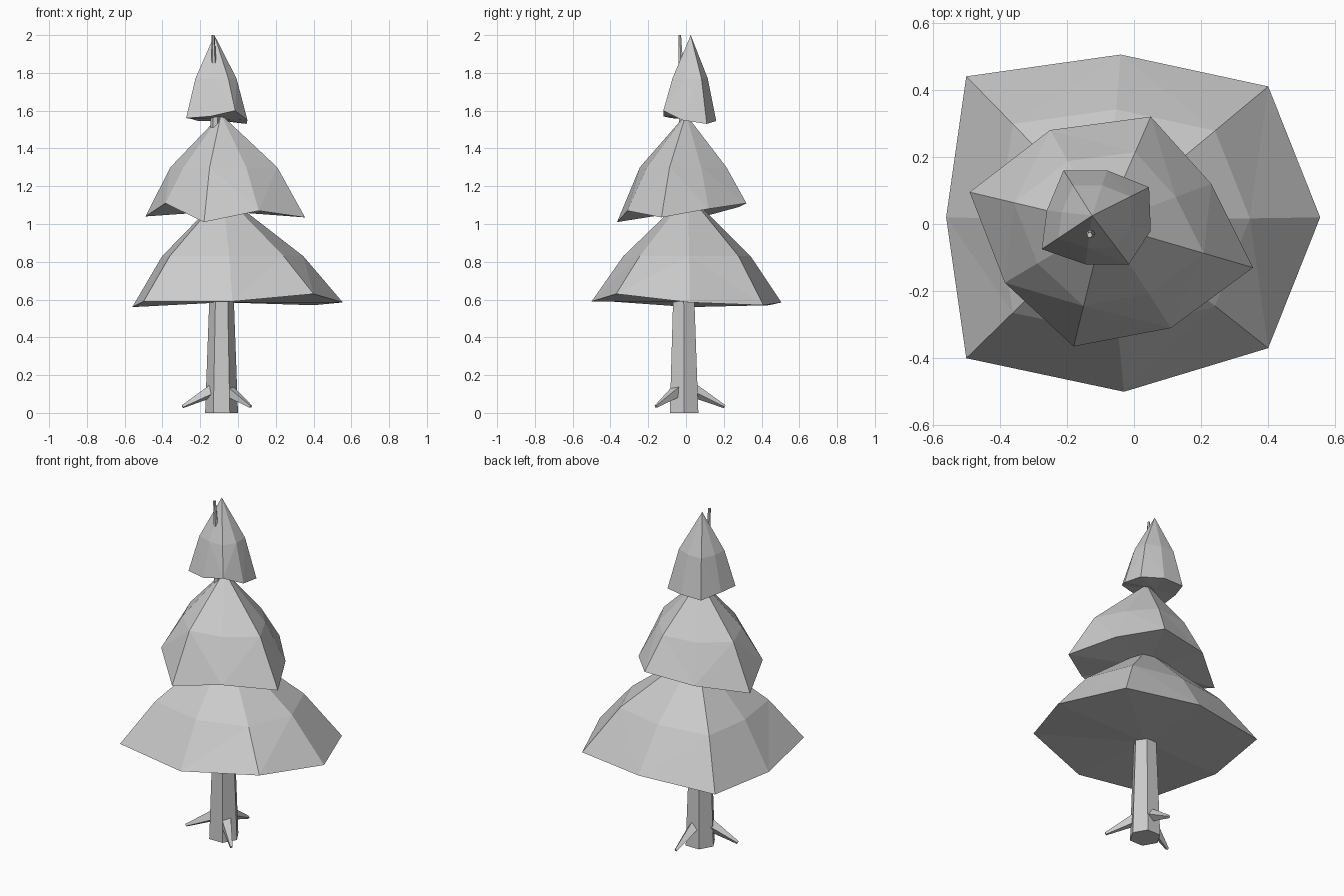
import bpy
import bmesh
from math import cos, sin, radians, pi
from mathutils import Vector

cube = bpy.data.objects.get("Cube")
if cube:
    bpy.data.objects.remove(cube, do_unlink=True)

grey = bpy.data.materials.new("light grey")
grey.use_nodes = True
colour = (0.6, 0.6, 0.6, 1)
grey.diffuse_color = colour
grey.node_tree.nodes["Principled BSDF"].inputs["Base Color"].default_value = colour


def finish(name, bm):
    """Turn a bmesh into a flat shaded grey object."""
    bmesh.ops.recalc_face_normals(bm, faces=bm.faces[:])
    mesh = bpy.data.meshes.new(name)
    bm.to_mesh(mesh)
    bm.free()
    mesh.materials.append(grey)
    obj = bpy.data.objects.new(name, mesh)
    bpy.context.collection.objects.link(obj)
    return obj


def bridge(bm, lower, upper):
    """Join two rings of vertices with quads."""
    count = len(lower)
    for i in range(count):
        j = (i + 1) % count
        bm.faces.new((lower[i], lower[j], upper[j], upper[i]))


def fan(bm, ring, centre):
    """Close a ring with triangles to one point."""
    tip = bm.verts.new(centre)
    for i, vert in enumerate(ring):
        bm.faces.new((vert, ring[(i + 1) % len(ring)], tip))


def foliage(name, rim, apex, shoulder, shoulder_z):
    """Bulging cone: uneven rim, shoulder ring drawn in to the axis, apex."""
    bm = bmesh.new()
    apex = Vector(apex)
    rim = [Vector(p) for p in rim]
    low = [bm.verts.new(p) for p in rim]
    mid = []
    for p in rim:
        q = apex.lerp(p, shoulder)
        q.z = shoulder_z
        mid.append(bm.verts.new(q))
    bridge(bm, low, mid)
    fan(bm, mid, apex)
    base_z = sum(p.z for p in rim) / len(rim)
    fan(bm, low, (apex.x, apex.y, base_z))
    bmesh.ops.triangulate(bm, faces=[f for f in bm.faces if len(f.verts) > 3])
    return finish(name, bm)


def tapered_tube(name, sections, sides, axis=None):
    """Prism through (centre, radius) sections, square to axis (z if none)."""
    bm = bmesh.new()
    turn = Vector((0, 0, 1)).rotation_difference(axis or Vector((0, 0, 1)))
    rings = []
    for centre, radius in sections:
        ring = []
        for i in range(sides):
            a = 2 * pi * i / sides
            offset = turn @ Vector((radius * cos(a), radius * sin(a), 0))
            ring.append(bm.verts.new(Vector(centre) + offset))
        rings.append(ring)
    for lower, upper in zip(rings, rings[1:]):
        bridge(bm, lower, upper)
    bm.faces.new(rings[0])
    bm.faces.new(rings[-1])
    return finish(name, bm)


# Trunk, thinning to a needle beside the top
tapered_tube("trunk", [((-0.087, -0.01, 0), 0.087),
                       ((-0.087, -0.012, 0.6), 0.065),
                       ((-0.12, -0.015, 1.53), 0.025),
                       ((-0.132, -0.033, 2), 0.008)], 6)

# Three short roots
for name, angle in (("front_root", -44), ("back_root", 87), ("side_root", 196)):
    a = radians(angle)
    out = Vector((cos(a), sin(a), 0))
    foot = Vector((-0.087, -0.01, 0))
    start = foot + out * 0.055 + Vector((0, 0, 0.115))
    end = foot + out * 0.215 + Vector((0, 0, 0.033))
    tapered_tube(name, [(start, 0.036), (end, 0.009)], 4, end - start)

# Foliage tiers
foliage("lower_foliage",
        [(-0.5, 0.44, 0.57), (-0.04, 0.505, 0.585), (0.4, 0.41, 0.57),
         (0.555, 0.02, 0.585), (0.4, -0.37, 0.63), (-0.03, -0.5, 0.59),
         (-0.5, -0.4, 0.59), (-0.56, 0.02, 0.56)],
        (-0.08, 0.01, 1.16), 0.67, 0.83)
foliage("middle_foliage",
        [(0.05, 0.32, 1.11), (0.23, 0.12, 1.08), (0.355, -0.13, 1.035),
         (0.11, -0.31, 1.07), (-0.18, -0.365, 1.01), (-0.385, -0.175, 1.11),
         (-0.49, 0.095, 1.04), (-0.25, 0.28, 1.09)],
        (-0.09, 0, 1.58), 0.67, 1.3)
foliage("top_foliage",
        [(-0.21, 0.16, 1.545), (-0.08, 0.16, 1.545), (0.045, 0.11, 1.53),
         (0.05, -0.02, 1.55), (-0.015, -0.12, 1.6), (-0.145, -0.12, 1.57),
         (-0.275, -0.075, 1.56), (-0.26, 0.04, 1.56)],
        (-0.125, 0.025, 2), 0.67, 1.77)
